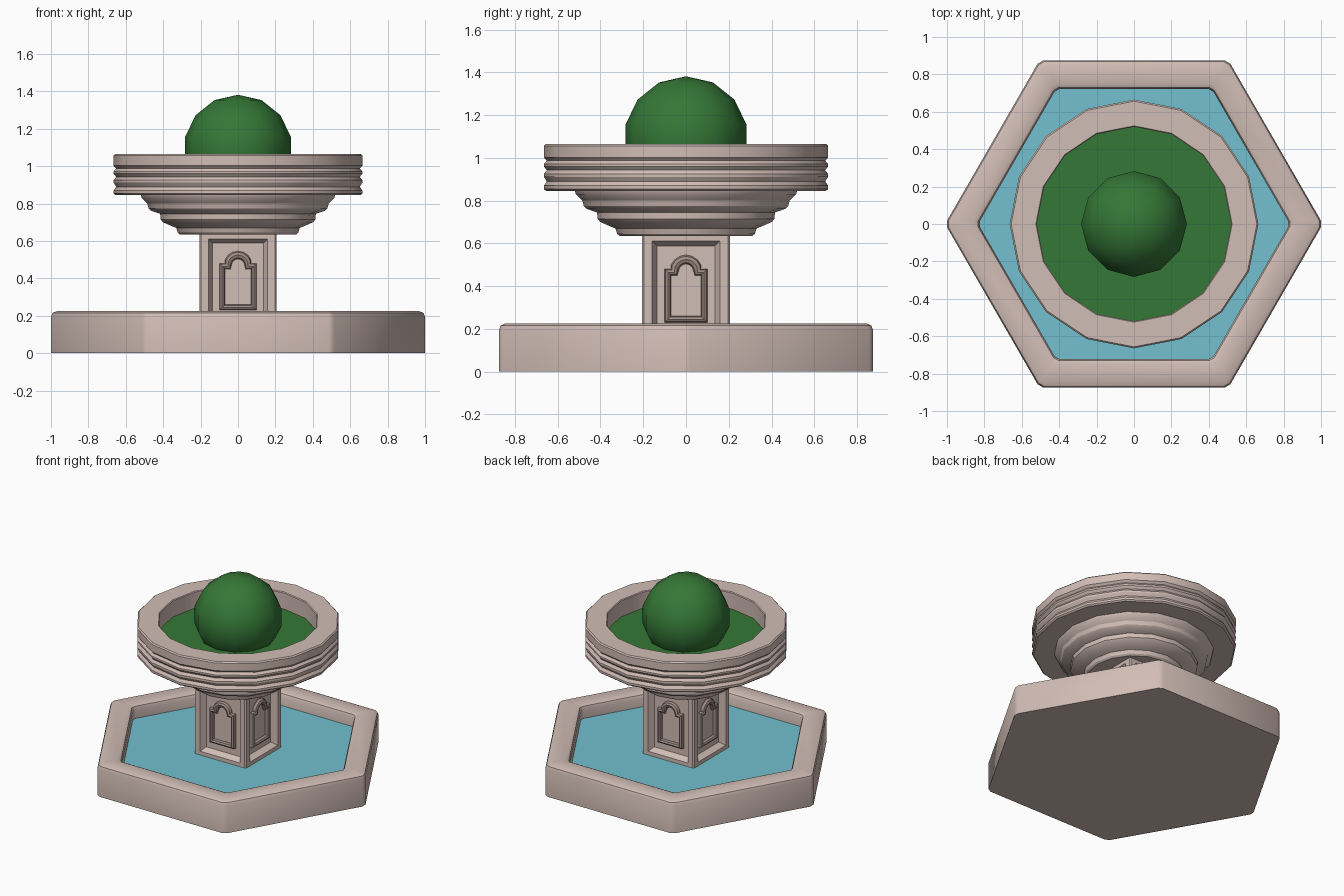
import bpy, bmesh, math
from math import pi, cos, sin

if "Cube" in bpy.data.objects:
    bpy.data.objects.remove(bpy.data.objects["Cube"])


def material(name, rgb):
    m = bpy.data.materials.new(name)
    m.diffuse_color = (*rgb, 1)
    m.use_nodes = True
    m.node_tree.nodes["Principled BSDF"].inputs["Base Color"].default_value = m.diffuse_color
    return m


STONE = material("pale_stone", (0.64, 0.51, 0.465))
DARK = material("carved_stone", (0.36, 0.275, 0.245))
WATER = material("water_blue", (0.17, 0.53, 0.62))
GREEN = material("leaf_green", (0.035, 0.185, 0.037))


def add(name, mesh, mat, smooth=None):
    ob = bpy.data.objects.new(name, mesh)
    bpy.context.collection.objects.link(ob)
    if not mesh.materials:
        mesh.materials.append(mat)
    if smooth:
        bpy.ops.object.select_all(action='DESELECT')
        ob.select_set(True)
        bpy.context.view_layer.objects.active = ob
        bpy.ops.object.shade_smooth_by_angle(angle=math.radians(smooth))
    return ob


def finish(bm, name, mat, smooth=None):
    bmesh.ops.recalc_face_normals(bm, faces=bm.faces)
    me = bpy.data.meshes.new(name)
    bm.to_mesh(me)
    bm.free()
    return add(name, me, mat, smooth)


def stack(name, outline, profile, mat, smooth=None):
    """Sweep an (r, z) profile around a unit outline, capping both ends."""
    bm = bmesh.new()
    rings = [[bm.verts.new((r * x, r * y, z)) for x, y in outline] for r, z in profile]
    n = len(outline)
    for a, b in zip(rings, rings[1:]):
        for i in range(n):
            j = (i + 1) % n
            bm.faces.new((a[i], a[j], b[j], b[i]))
    bm.faces.new(rings[0])
    bm.faces.new(rings[-1])
    return finish(bm, name, mat, smooth)


def polygon(n):
    return [(cos(2 * pi * i / n), sin(2 * pi * i / n)) for i in range(n)]


# Hexagon with slightly clipped corners
f = 0.02
six = polygon(6)
hexagon = []
for i, (x, y) in enumerate(six):
    for k in (i - 1, (i + 1) % 6):
        hexagon.append((x + (six[k][0] - x) * f, y + (six[k][1] - y) * f))

# Pool basin and water
stack("pool_basin", hexagon,
      [(1.01, 0), (1.01, 0.195), (1.002, 0.215), (0.98, 0.225), (0.865, 0.225),
       (0.842, 0.215), (0.833, 0.195), (0.833, 0.1)], STONE, 35)
stack("pool_water", hexagon, [(0.84, 0.11), (0.84, 0.132)], WATER)

# Square pillar with a sloped recess on each side
bm = bmesh.new()
bmesh.ops.create_cube(bm, size=1)
for v in bm.verts:
    v.co = (v.co.x * 0.41, v.co.y * 0.41, 0.12 + (v.co.z + 0.5) * 0.53)
upright = [e for e in bm.edges if abs(e.verts[0].co.z - e.verts[1].co.z) > 0.1]
bmesh.ops.bevel(bm, geom=upright, offset=0.008, segments=1, affect='EDGES')
bm.normal_update()
sides = [fc for fc in bm.faces
         if max(abs(fc.normal.x), abs(fc.normal.y)) > 0.99]
bmesh.ops.inset_individual(bm, faces=sides, thickness=0.055)
bmesh.ops.inset_individual(bm, faces=sides, thickness=0.032, depth=-0.04)
finish(bm, "pillar", STONE)

# Arched tube moulding, one per pillar side
path = [(-0.055, 0.465), (-0.085, 0.465), (-0.085, 0.245),
        (0.085, 0.245), (0.085, 0.465), (0.055, 0.465)]
path += [(0.055 * cos(pi * i / 8), 0.47 + 0.055 * sin(pi * i / 8)) for i in range(1, 8)]
cu = bpy.data.curves.new("moulding_path", 'CURVE')
cu.dimensions = '3D'
cu.bevel_depth = 0.021
cu.bevel_resolution = 2
sp = cu.splines.new('POLY')
sp.points.add(len(path) - 1)
for p, (x, z) in zip(sp.points, path):
    p.co = (x, -0.172, z, 1)
sp.use_cyclic_u = True
tmp = bpy.data.objects.new("moulding_path", cu)
bpy.context.collection.objects.link(tmp)
bpy.context.view_layer.update()
tube = bpy.data.meshes.new_from_object(
    tmp.evaluated_get(bpy.context.evaluated_depsgraph_get()))
bpy.data.objects.remove(tmp)
tube.materials.clear()
for i, side in enumerate(("front", "right", "back", "left")):
    ob = add("arch_moulding_" + side, tube, DARK, 40 if i == 0 else None)
    ob.rotation_euler.z = i * pi / 2

# Stepped and ribbed planter bowl
stack("planter_bowl", polygon(16),
      [(0.31, 0.635), (0.322, 0.645), (0.33, 0.67), (0.35, 0.678), (0.40, 0.70),
       (0.414, 0.715), (0.416, 0.745), (0.465, 0.762), (0.478, 0.775),
       (0.485, 0.80), (0.515, 0.83), (0.52, 0.846),
       (0.655, 0.846), (0.665, 0.855), (0.665, 0.87), (0.651, 0.89),
       (0.665, 0.912), (0.665, 0.925), (0.651, 0.943), (0.665, 0.96),
       (0.665, 0.972), (0.651, 0.988), (0.665, 1.003), (0.665, 1.057),
       (0.657, 1.065), (0.525, 1.065), (0.52, 1.06), (0.52, 0.92)], STONE, 28)

# Planted bed and round shrub
stack("planted_bed", polygon(16), [(0.525, 0.925), (0.525, 0.945)], GREEN)
bm = bmesh.new()
bmesh.ops.create_uvsphere(bm, u_segments=12, v_segments=7, radius=0.29)
bmesh.ops.translate(bm, verts=bm.verts, vec=(0, 0, 1.092))
finish(bm, "shrub", GREEN, 60)
